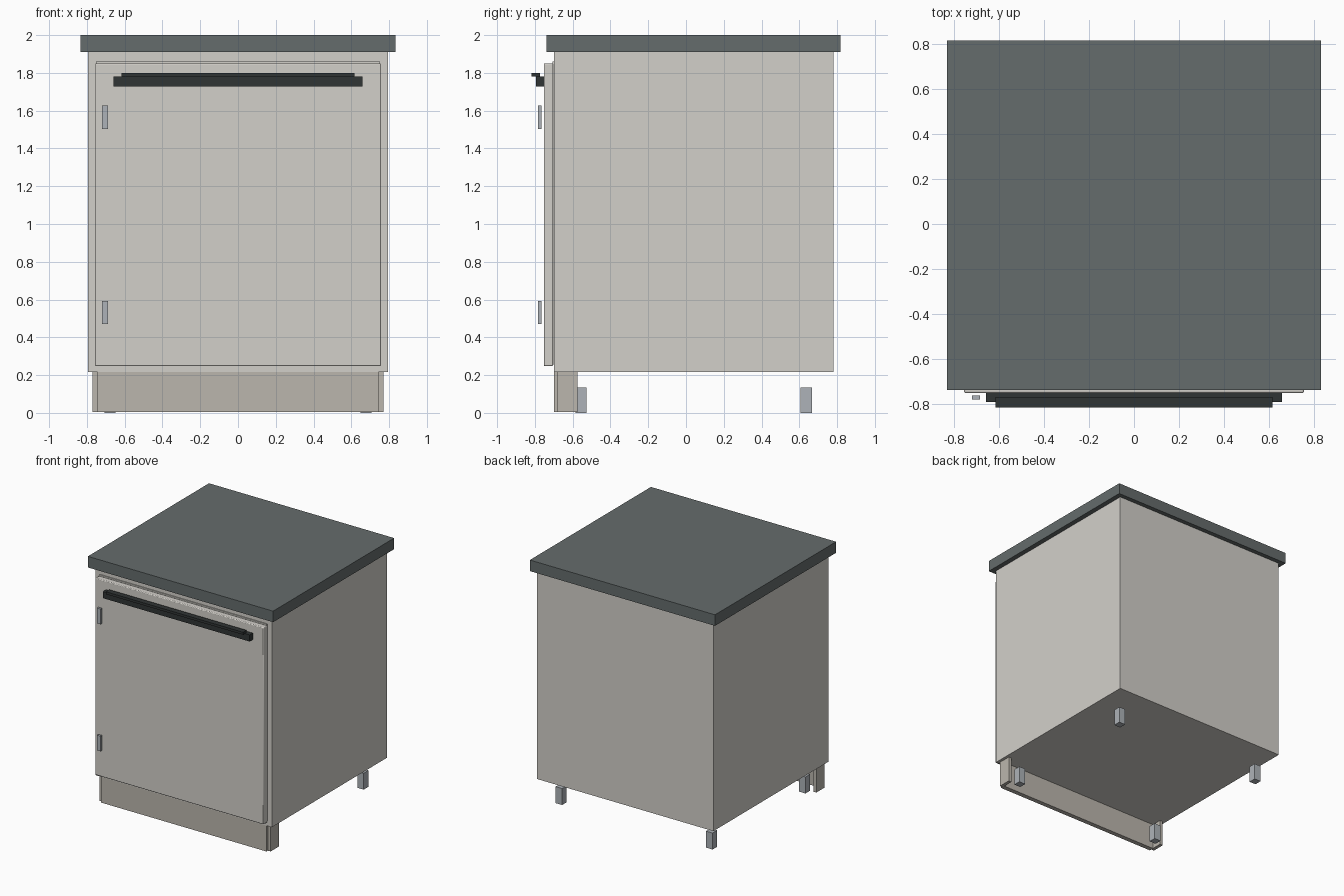
import bpy

if "Cube" in bpy.data.objects:
    bpy.data.objects.remove(bpy.data.objects["Cube"])


def material(name, rgb):
    m = bpy.data.materials.new(name)
    m.diffuse_color = (*rgb, 1)
    m.use_nodes = True
    m.node_tree.nodes["Principled BSDF"].inputs["Base Color"].default_value = m.diffuse_color
    return m


PAINT = material("warm_white", (0.65, 0.63, 0.59))
KICK = material("plinth_beige", (0.50, 0.47, 0.42))
STONE = material("dark_stone", (0.13, 0.15, 0.15))
BLACK = material("black_metal", (0.03, 0.035, 0.035))
METAL = material("grey_metal", (0.42, 0.45, 0.48))


def box(name, x, y, z, mat, bevel=0.0):
    """Box from (min, max) ranges on each axis, with an optional small chamfer."""
    spans = (x, y, z)
    bpy.ops.mesh.primitive_cube_add(size=1, location=[(a + b) / 2 for a, b in spans])
    ob = bpy.context.object
    ob.name = ob.data.name = name
    ob.scale = [b - a for a, b in spans]
    bpy.ops.object.transform_apply(location=False, rotation=False, scale=True)
    ob.data.materials.append(mat)
    if bevel:
        mod = ob.modifiers.new("edge_bevel", 'BEVEL')
        mod.width = bevel
        mod.segments = 2
        bpy.ops.object.shade_smooth_by_angle()
    return ob


# cabinet body and worktop
box("cabinet_body", (-0.793, 0.793), (-0.698, 0.781), (0.216, 1.912), PAINT)
box("worktop", (-0.833, 0.833), (-0.739, 0.817), (1.91, 2.0), STONE)

# door with the thin seal behind it
box("door_seal", (-0.752, 0.752), (-0.706, -0.695), (0.255, 1.86), PAINT)
box("door", (-0.757, 0.757), (-0.753, -0.704), (0.248, 1.85), PAINT, 0.006)

# two-step handle
box("handle_bar", (-0.66, 0.66), (-0.793, -0.753), (1.727, 1.781), BLACK)
box("handle_lip", (-0.617, 0.617), (-0.817, -0.772), (1.780, 1.80), BLACK)

# hinge covers on the left
for label, z in (("lower", (0.47, 0.593)), ("upper", (1.503, 1.627))):
    box(label + "_hinge", (-0.721, -0.687), (-0.783, -0.764), z, METAL)

# plinth board, its side returns, and the four feet
box("plinth_front", (-0.745, 0.745), (-0.698, -0.66), (0.006, 0.216), KICK)
for side, s in (("left", -1), ("right", 1)):
    box(side + "_plinth_return", sorted((s * 0.743, s * 0.77)), (-0.68, -0.575),
        (0.006, 0.216), KICK)
    for end, y in (("front", (-0.585, -0.526)), ("back", (0.607, 0.667))):
        box(f"{end}_{side}_foot", sorted((s * 0.648, s * 0.706)), y, (0, 0.134), METAL)
